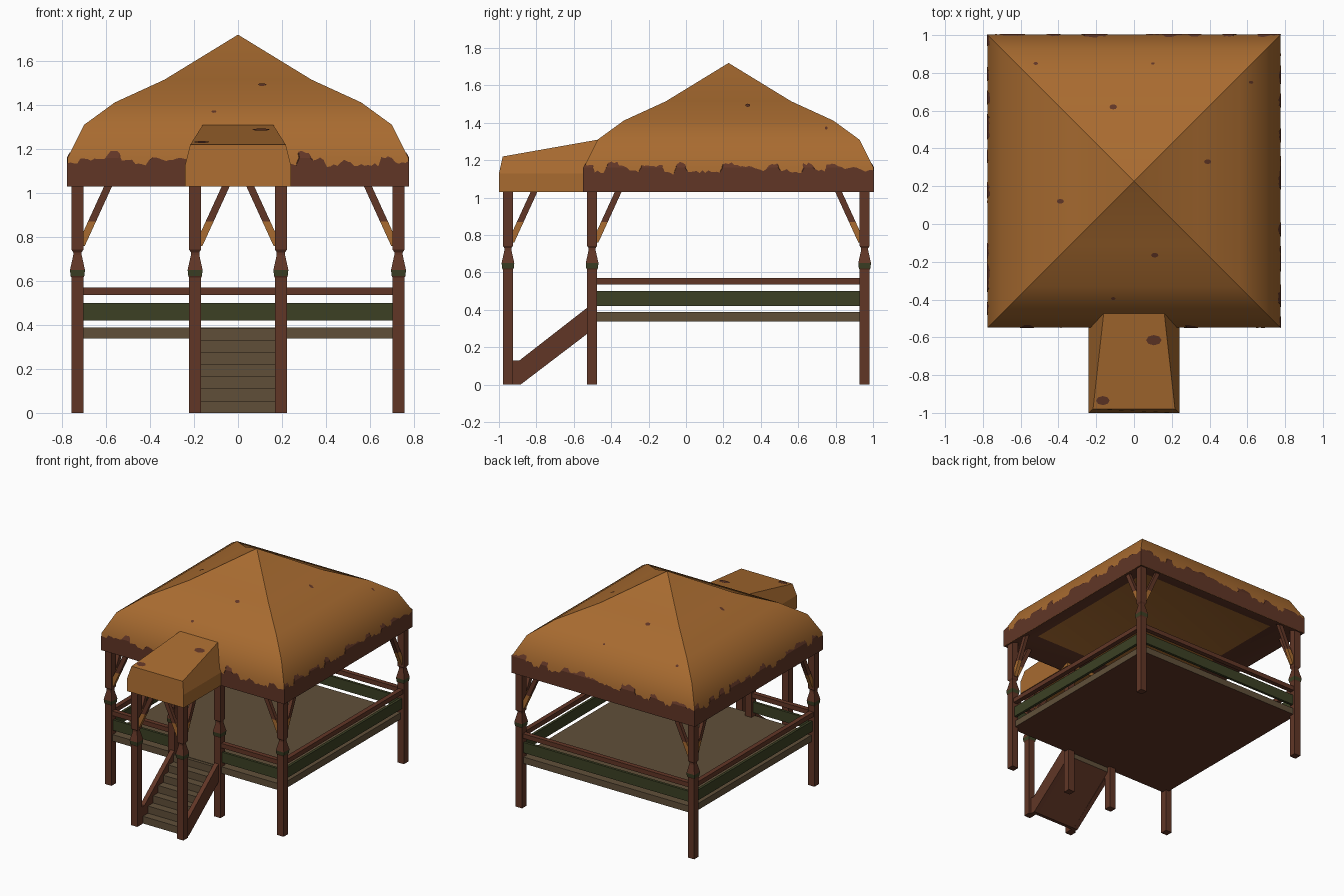
import bpy, bmesh, math, random
from mathutils import Vector

if "Cube" in bpy.data.objects:
    bpy.data.objects.remove(bpy.data.objects["Cube"])

random.seed(4)
CY = 0.2275          # roof centre in y


def material(name, rgb):
    m = bpy.data.materials.new(name)
    m.diffuse_color = [((c / 255 + 0.055) / 1.055) ** 2.4 for c in rgb] + [1]
    m.use_nodes = True
    m.node_tree.nodes["Principled BSDF"].inputs["Base Color"].default_value = m.diffuse_color
    return m


THATCH = material("thatch_orange", (168, 107, 48))
WOOD = material("dark_red_wood", (97, 54, 38))
GREEN = material("moss_green", (60, 64, 36))
PLANK = material("grey_brown_plank", (96, 79, 57))


def finish(name, bm, mats, smooth=False, normals=True):
    bmesh.ops.remove_doubles(bm, verts=bm.verts, dist=1e-5)
    if normals:
        bmesh.ops.recalc_face_normals(bm, faces=bm.faces)
    me = bpy.data.meshes.new(name)
    bm.to_mesh(me)
    bm.free()
    for m in mats:
        me.materials.append(m)
    ob = bpy.data.objects.new(name, me)
    bpy.context.collection.objects.link(ob)
    if smooth:
        bpy.ops.object.select_all(action='DESELECT')
        ob.select_set(True)
        bpy.context.view_layer.objects.active = ob
        bpy.ops.object.shade_smooth_by_angle(angle=math.radians(30))
    return ob


def loft(bm, rings, mats=None, cap0=0, cap1=0):
    """Skin a list of point rings; mats gives one material index per band."""
    vs = [[bm.verts.new(p) for p in r] for r in rings]
    n = len(vs[0])
    for k in range(len(vs) - 1):
        for i in range(n):
            j = (i + 1) % n
            f = bm.faces.new((vs[k][i], vs[k][j], vs[k + 1][j], vs[k + 1][i]))
            f.material_index = mats[k] if mats else 0
    if cap0 is not None:
        bm.faces.new(vs[0][::-1]).material_index = cap0
    if cap1 is not None:
        bm.faces.new(vs[-1]).material_index = cap1
    return vs


def square(cx, cy, h, z):
    return [(cx + a * h, cy + b * h, z) for a, b in ((-1, -1), (1, -1), (1, 1), (-1, 1))]


def box(name, x0, x1, y0, y1, z0, z1, mat, bottom=None):
    bm = bmesh.new()
    ring = lambda z: [(x0, y0, z), (x1, y0, z), (x1, y1, z), (x0, y1, z)]
    loft(bm, [ring(z0), ring(z1)], cap0=1 if bottom else 0)
    return finish(name, bm, [mat] + ([bottom] if bottom else []))


# main roof: four-sided curved shell with sloped rim and ceiling underneath
PROFILE = [(0.775, 1.16), (0.70, 1.31), (0.56, 1.412), (0.335, 1.515), (0, 1.72)]
rim = [(0.60, 1.10), (0.77, 1.03), (0.775, 1.03)]
bm = bmesh.new()
rings = loft(bm, [square(0, CY, h, z) for h, z in rim + PROFILE[:-1]],
             mats=[1, 1, 0, 0, 0, 0], cap0=0, cap1=None)
apex = bm.verts.new((0, CY, 1.72))
for i in range(4):
    bm.faces.new((rings[-1][i], rings[-1][(i + 1) % 4], apex))
finish("main_roof", bm, [THATCH, WOOD], smooth=True)

# ragged dark fringe around the eave, thin plates on all four sides
bm = bmesh.new()
for side in range(4):
    a = side * math.pi / 2

    def pt(t, z):
        w = 0.778 - max(0, z - 1.16) * 0.5
        x, y = t * w, -w
        return bm.verts.new((x * math.cos(a) - y * math.sin(a),
                             CY + x * math.sin(a) + y * math.cos(a), z))
    N, level, prev = 100, 1.165, None
    for i in range(N + 1):
        if i % 4 == 0 and i < N - 3:
            level = random.uniform(1.125, 1.19)
        h = level + random.uniform(-0.008, 0.008)
        t = 2 * i / N - 1
        col = [pt(t, 1.03), pt(t, min(h, 1.16)), pt(t, max(h, 1.16)) if h > 1.16 else None]
        if prev:
            bm.faces.new((prev[0], col[0], col[1], prev[1]))
            top = [v for v in (prev[1], col[1], col[2], prev[2]) if v]
            if len(top) > 2:
                bm.faces.new(top)
        prev = col
finish("roof_fringe", bm, [WOOD], normals=False)


# small dark blotches on the roofs
def roof_z(x, y):
    d = max(abs(x), abs(y - CY))
    for (h0, z0), (h1, z1) in zip(PROFILE, PROFILE[1:]):
        if d >= h1:
            return z0 + (z1 - z0) * (h0 - d) / (h0 - h1)


def porch_z(x, y):
    return 1.22 + (y + 0.98) * 0.09 / 0.51


bm = bmesh.new()
blots = [(-0.11, 0.62, 0.017, roof_z), (0.39, 0.33, 0.016, roof_z), (-0.39, 0.12, 0.016, roof_z),
         (0.11, -0.165, 0.016, roof_z), (-0.52, 0.85, 0.01, roof_z), (0.1, 0.85, 0.008, roof_z),
         (0.62, 0.75, 0.01, roof_z), (-0.11, -0.395, 0.01, roof_z),
         (0.105, -0.615, 0.034, porch_z), (-0.165, -0.935, 0.03, porch_z)]
for x, y, r, fz in blots:
    pts = [(x + r * 1.2 * math.cos(k * math.pi / 4), y + r * 0.8 * math.sin(k * math.pi / 4))
           for k in range(8)]
    bm.faces.new([bm.verts.new((px, py, fz(px, py) + 0.004)) for px, py in pts])
finish("roof_blotches", bm, [WOOD], normals=False)

# porch roof over the stairs
bm = bmesh.new()


def porch_ring(y0, y1, w, z):
    s = lambda y, h, top: [(-h, y, 1.03), (h, y, 1.03), (h, y, 1.13), (w, y1, top), (-w, y1, top), (-h, y, 1.13)]
    return s(y0, 0.24, z)


loft(bm, [porch_ring(-1.0, -0.98, 0.217, 1.22), porch_ring(-0.47, -0.47, 0.16, 1.31)])
finish("porch_roof", bm, [THATCH])

# posts with carved neck and green collar
posts = [(sx * 0.73, y) for sx in (-1, 1) for y in (-0.502, 0.955)]
posts += [(sx * 0.195, y) for sx in (-1, 1) for y in (-0.502, -0.952)]
POST = [(0.027, 0), (0.027, 0.615), (0.031, 0.622), (0.034, 0.65), (0.019, 0.718),
        (0.019, 0.73), (0.027, 0.742), (0.027, 1.06)]
for x, y in posts:
    bm = bmesh.new()
    loft(bm, [square(x, y, h, z) for h, z in POST], mats=[0, 0, 1, 0, 0, 0, 0])
    finish("post", bm, [WOOD, GREEN])


# diagonal braces, lower part in thatch colour
def brace(x, y, dx, dy, top):
    o, d, n = Vector((x, y, 0)), Vector((dx, dy, 0)), Vector((-dy, dx, 0)) * 0.014
    bm = bmesh.new()
    rings = []
    for z in (0.76, 0.87, top):
        c = 0.027 + (z - 0.785) * 0.457
        p, q = o + d * (c - 0.018), o + d * (c + 0.018)
        rings.append([v + Vector((0, 0, z)) for v in (p - n, q - n, q + n, p + n)])
    loft(bm, rings, mats=[0, 1])
    finish("brace", bm, [THATCH, WOOD])


for s in (-1, 1):
    for y, d in ((-0.502, 1), (0.955, -1)):
        brace(s * 0.73, y, -s, 0, 1.095)
        brace(s * 0.73, y, 0, d, 1.095)
    brace(s * 0.195, -0.952, -s, 0, 1.04)
    brace(s * 0.195, -0.952, 0, 1, 1.04)

# deck and railings
box("deck", -0.73, 0.73, -0.515, 0.965, 0.338, 0.388, PLANK, WOOD)
for half, z0, z1, mat, name in ((0.018, 0.535, 0.57, WOOD, "top_rail"),
                                (0.01, 0.42, 0.50, GREEN, "green_rail")):
    box(name + "_back", -0.72, 0.72, 0.955 - half, 0.955 + half, z0, z1, mat)
    for s in (-1, 1):
        box(name + "_side", s * 0.73 - half, s * 0.73 + half, -0.49, 0.945, z0, z1, mat)
        xa, xb = sorted((s * 0.205, s * 0.72))
        box(name + "_front", xa, xb, -0.502 - half, -0.502 + half, z0, z1, mat)


# stairs: stepped profile with a sloping wooden underside, plus side stringers
def extrude_x(name, prof, x0, x1, mats, rule=None):
    bm = bmesh.new()
    loft(bm, [[(x, y, z) for y, z in prof] for x in (x0, x1)])
    bmesh.ops.recalc_face_normals(bm, faces=bm.faces)
    for f in bm.faces:
        if rule and rule(f):
            f.material_index = 1
    return finish(name, bm, mats)


steps = []
for i in range(7):
    y = -0.91 + i * 0.062
    steps += [(y, i * 0.055), (y, (i + 1) * 0.055)]
steps += [(-0.5, 0.385), (-0.5, 0.30), (-0.885, 0)]
extrude_x("stairs", steps, -0.172, 0.172, [PLANK, WOOD], lambda f: f.normal.z < -0.3)
stringer = [(-0.925, 0), (-0.925, 0.13), (-0.89, 0.13), (-0.52, 0.418), (-0.52, 0.278), (-0.885, 0)]
for s in (-1, 1):
    xa, xb = sorted((s * 0.17, s * 0.205))
    extrude_x("stair_stringer", stringer, xa, xb, [WOOD])
